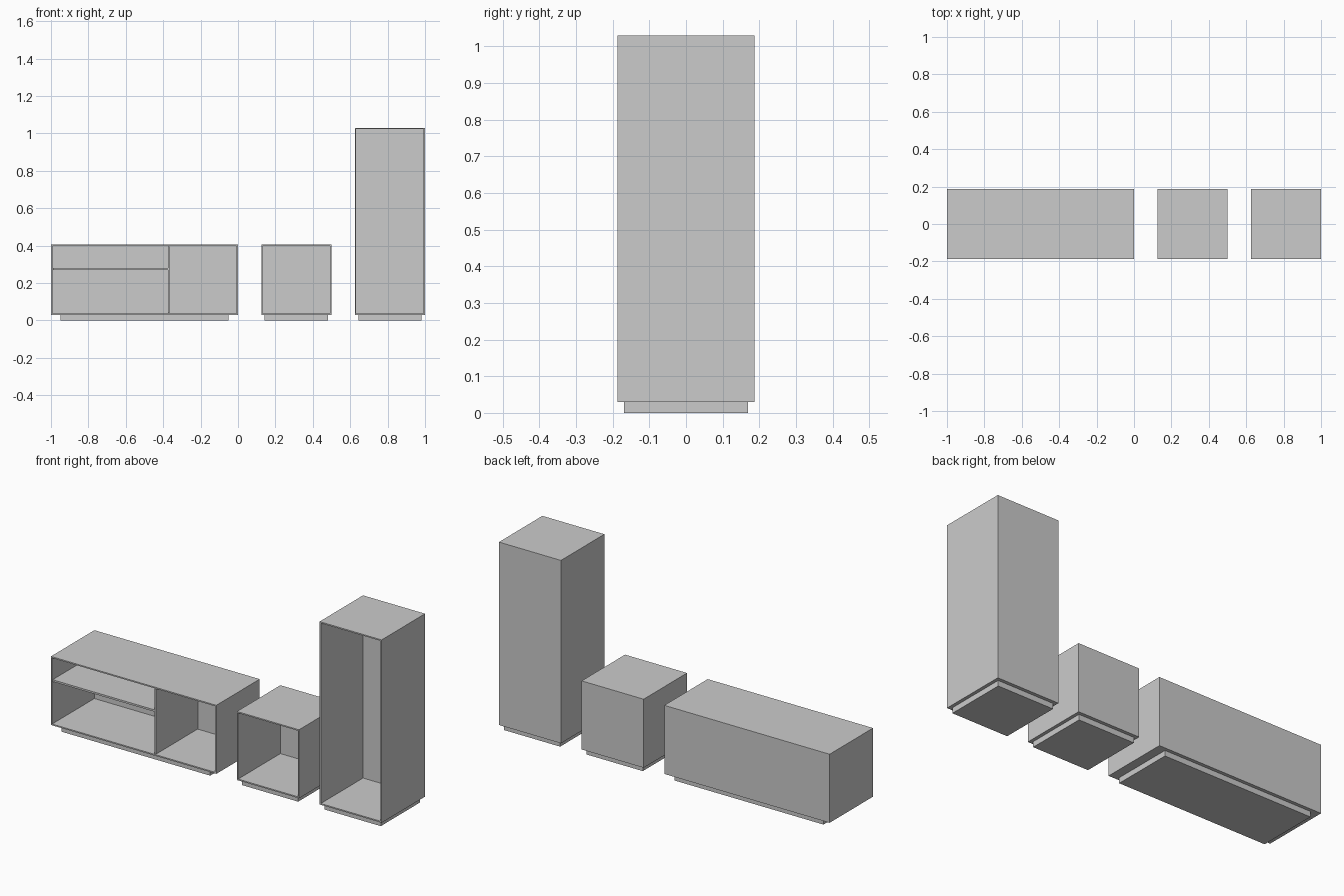
import bpy, bmesh

if "Cube" in bpy.data.objects:
    bpy.data.objects.remove(bpy.data.objects["Cube"])

HALF = 0.1875   # half depth of every cabinet
BASE = 0.03     # plinth height
T = 0.01        # board thickness


def box_bmesh(lo, hi):
    bm = bmesh.new()
    bmesh.ops.create_cube(bm, size=1)
    for v in bm.verts:
        v.co = [lo[i] if v.co[i] < 0 else hi[i] for i in range(3)]
    return bm


def finish(bm, name):
    me = bpy.data.meshes.new(name)
    bmesh.ops.recalc_face_normals(bm, faces=bm.faces)
    bm.to_mesh(me)
    bm.free()
    ob = bpy.data.objects.new(name, me)
    bpy.context.collection.objects.link(ob)
    return ob


def board(name, lo, hi):
    return finish(box_bmesh(lo, hi), name)


def open_cabinet(name, x0, x1, top, margin):
    # Carcass: a box whose front face is inset and pushed back to the rear panel
    bm = box_bmesh((x0, -HALF, BASE), (x1, HALF, top))
    bm.normal_update()
    front = min(bm.faces, key=lambda f: f.calc_center_median().y)
    bmesh.ops.inset_region(bm, faces=[front], thickness=T)
    ext = bmesh.ops.extrude_discrete_faces(bm, faces=[front])
    bmesh.ops.translate(bm, verts=ext["faces"][0].verts, vec=(0, 2 * HALF - T, 0))
    finish(bm, name + "_carcass")
    # Recessed plinth
    board(name + "_plinth", (x0 + margin, -0.169, 0), (x1 - margin, 0.169, BASE))


open_cabinet("low_unit", -1.0, 0.0, 0.405, 0.05)
open_cabinet("cube_unit", 0.125, 0.5, 0.405, 0.018)
open_cabinet("tall_unit", 0.625, 1.0, 1.03, 0.018)

# Divider and shelf inside the low unit
back = HALF - T
board("low_unit_divider", (-0.375, -HALF, BASE + T), (-0.365, back, 0.405 - T))
board("low_unit_shelf", (-1.0 + T, -HALF, 0.27), (-0.375, back, 0.28))
